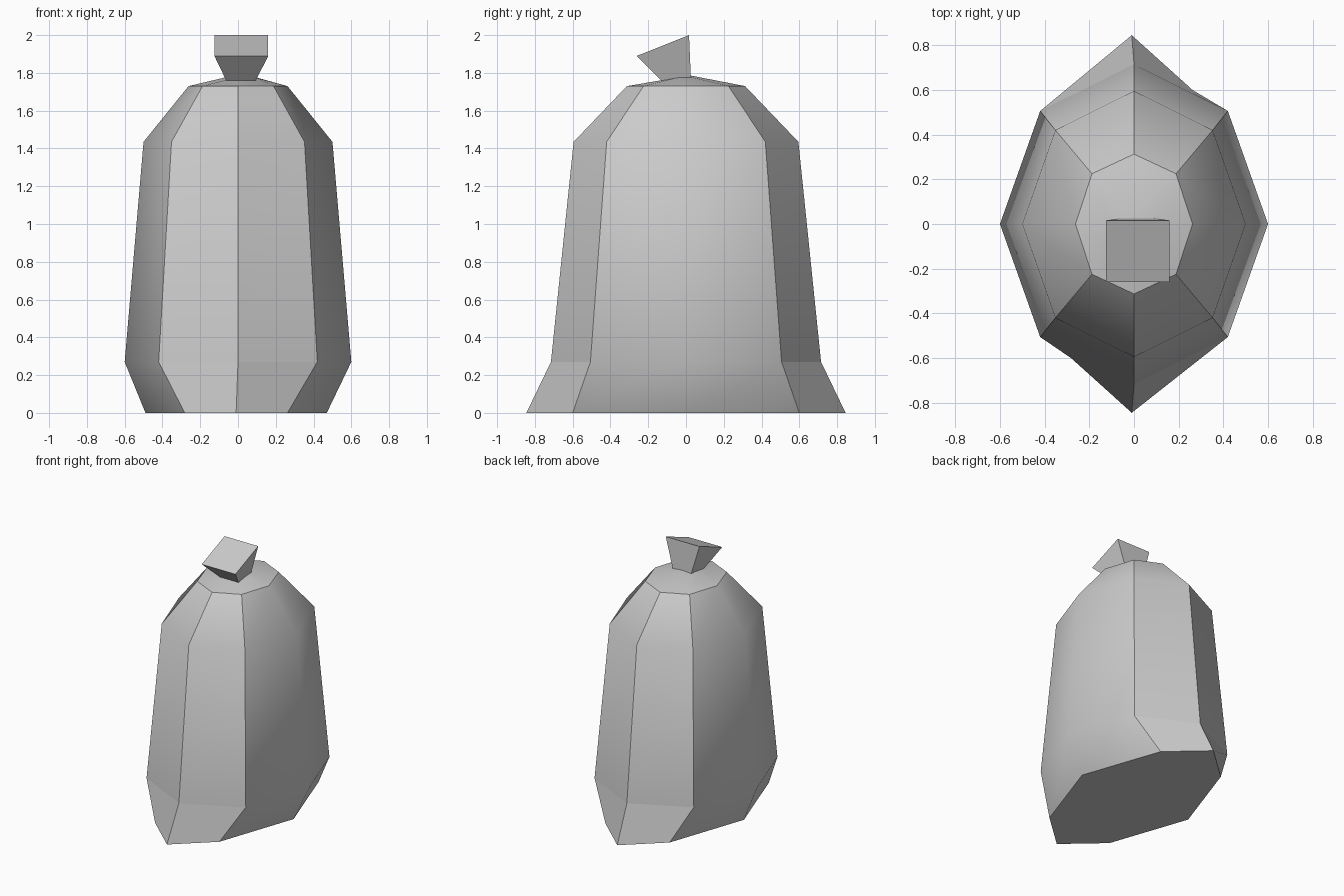
import bpy, bmesh

cube = bpy.data.objects.get("Cube")
if cube:
    bpy.data.objects.remove(cube)

grey = bpy.data.materials.new("light grey plastic")
grey.use_nodes = True
colour = (0.6, 0.6, 0.6, 1)
grey.diffuse_color = colour
grey.node_tree.nodes["Principled BSDF"].inputs["Base Color"].default_value = colour


def ring(cx, cy, rx, ry, dx, dy, z, tilt=0):
    """Eight points around a centre: four axis points and four diagonals."""
    pts = [(rx, 0), (dx, dy), (0, ry), (-dx, dy),
           (-rx, 0), (-dx, -dy), (0, -ry), (dx, -dy)]
    return [(cx + x, cy + y, z + tilt * y) for x, y in pts]


def loft(name, rings, sharp, smooth):
    """Skin the rings and close both ends; sharp(level, i, across) marks creases."""
    bm = bmesh.new()
    levels = [[bm.verts.new(p) for p in r] for r in rings]
    n = len(levels[0])
    bm.faces.new(levels[0][::-1])
    bm.faces.new(levels[-1])
    for a, b in zip(levels, levels[1:]):
        for i in range(n):
            j = (i + 1) % n
            bm.faces.new((a[i], a[j], b[j], b[i]))
    for f in bm.faces:
        f.smooth = smooth
    for k, level in enumerate(levels):
        for i in range(n):
            edge = bm.edges.get((level[i], level[(i + 1) % n]))
            edge.smooth = not sharp(k, i, True)
            if k + 1 < len(levels):
                edge = bm.edges.get((level[i], levels[k + 1][i]))
                edge.smooth = not sharp(k, i, False)
    bmesh.ops.recalc_face_normals(bm, faces=bm.faces)
    mesh = bpy.data.meshes.new(name)
    bm.to_mesh(mesh)
    bm.free()
    mesh.materials.append(grey)
    obj = bpy.data.objects.new(name, mesh)
    bpy.context.collection.objects.link(obj)
    return obj


def bag_crease(level, i, across):
    if across:  # base rim, front and back flare, shoulder rim
        return level in (0, 3) or (level == 1 and i in (1, 2, 5, 6))
    return level < 3 and i not in (0, 4)  # all upright ridges but the side ones


# Bag body with flared base, tapering sides and low gathered top
loft("bag_body", [
    ring(-0.01, 0, 0.48, 0.845, 0.272, 0.6, 0),
    ring(0, 0, 0.6, 0.715, 0.42, 0.506, 0.27),
    ring(0, 0, 0.5, 0.595, 0.352, 0.42, 1.435),
    ring(0, 0, 0.262, 0.313, 0.188, 0.225, 1.73),
    ring(0.01, -0.05, 0.09, 0.08, 0.065, 0.06, 1.773, 0.15),
], bag_crease, True)


def quad(x0, x1, y0, z0, y1, z1):
    return [(x0, y0, z0), (x1, y0, z0), (x1, y1, z1), (x0, y1, z1)]


# Tied end, widening upwards and leaning to the front
loft("tied_end", [
    quad(-0.06, 0.092, -0.125, 1.755, 0.026, 1.77),
    quad(-0.125, 0.16, -0.26, 1.89, 0.016, 2.0),
], lambda *_: True, False)
